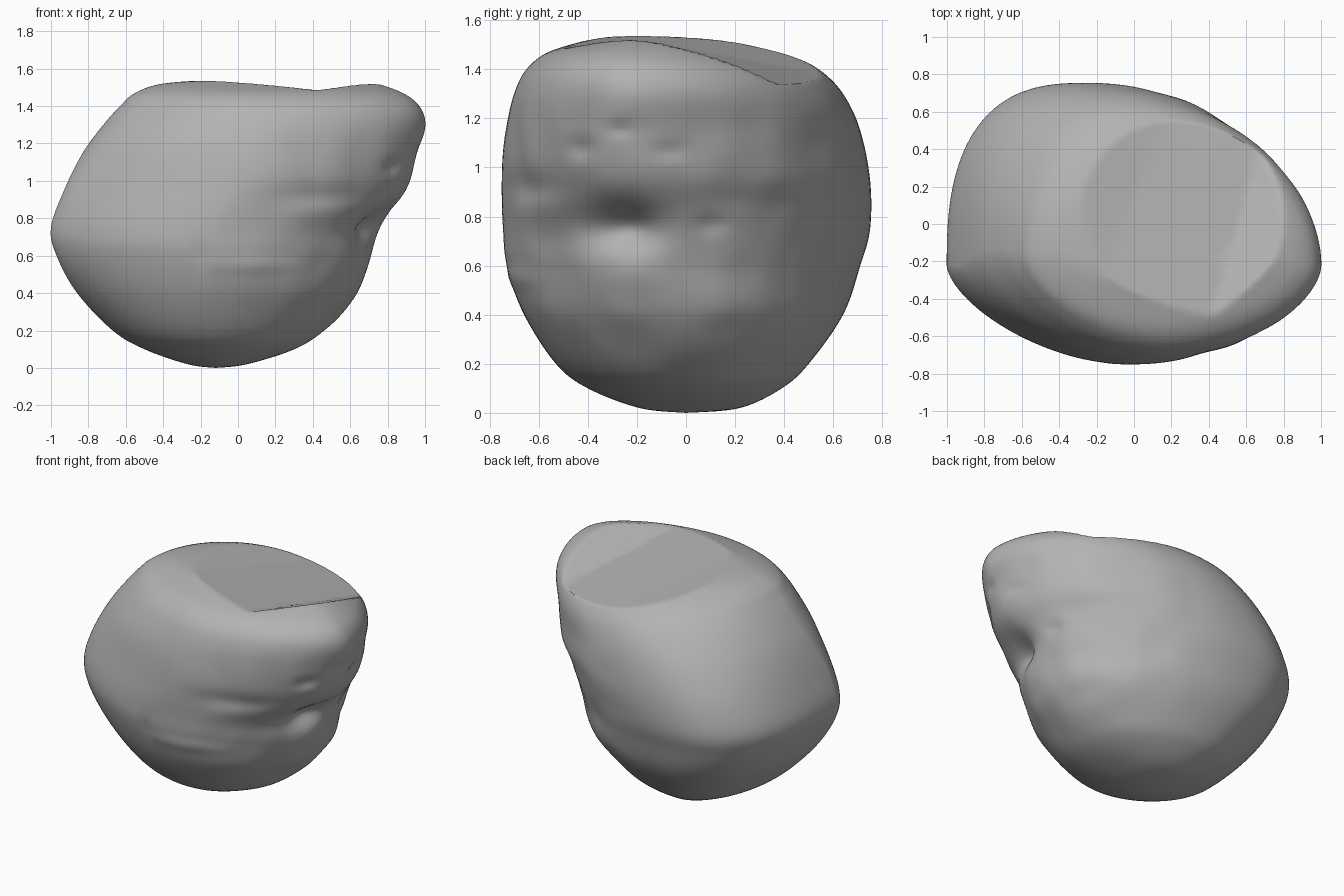
import bpy
import bmesh
import math
from mathutils import Vector, noise

cube = bpy.data.objects.get("Cube")
if cube:
    bpy.data.objects.remove(cube, do_unlink=True)

SEGMENTS = 128
STEPS = 8

# Horizontal sections: height, -x edge, +x edge, -y edge, +y edge
SECTIONS = [
    (0, -.12, -.12, 0, 0),
    (.02, -.27, .05, -.19, .22),
    (.1, -.5, .3, -.4, .39),
    (.2, -.67, .46, -.53, .5),
    (.4, -.86, .64, -.66, .64),
    (.6, -.97, .71, -.73, .71),
    (.75, -1, .77, -.745, .75),
    (.95, -.93, .9, -.75, .75),
    (1.15, -.83, .96, -.735, .71),
    (1.3, -.72, 1, -.7, .64),
    (1.4, -.63, .97, -.65, .54),
    (1.47, -.55, .88, -.56, .4),
    (1.52, -.4, .74, -.4, .22),
    (1.54, -.1, .6, -.33, 0),
    (1.54, .2, .2, -.2, -.2),
]

# Dents and swellings: centre, radii, inward depth (negative swells)
DENTS = [
    ((.74, -.25, .77), (.3, .15, .1), .1),
    ((.74, -.25, .56), (.25, .15, .09), -.02),
    ((.8, -.07, 1.07), (.3, .05, .03), .025),
    ((.85, -.27, 1.16), (.3, .05, .03), .02),
    ((.8, -.43, 1.08), (.3, .05, .04), .025),
    ((.7, .1, .77), (.3, .05, .04), .02),
    ((.5, -.65, .92), (.25, .25, .06), .025),
    ((.6, .2, .87), (.3, .3, .06), .015),
    ((-.2, -.75, .6), (.04, .2, .1), .012),
    ((.1, -.7, .55), (.25, .2, .04), -.01),
]

# Flat cuts on the top: anchor point, slope along x, slope along y
TOP_PLANES = [
    ((-.15, -.24, 1.53), -.136, -.134),  # saddle
    ((-.15, -.24, 1.53), -.214, -.103),  # crown
    ((.45, -.4, 1.47), .357, -.276),     # back of the nose
]


def spline(a, b, c, d, t):
    """Smooth blend between b and c."""
    return b + .5 * t * (c - a + t * (2*a - 5*b + 4*c - d + t * (3*(b - c) + d - a)))


def smoothstep(low, high, v):
    t = min(1, max(0, (v - low) / (high - low)))
    return t * t * (3 - 2 * t)


def section_at(u):
    i = min(int(u), len(SECTIONS) - 2)
    last = len(SECTIONS) - 1
    keys = [SECTIONS[min(last, max(0, i + k))] for k in (-1, 0, 1, 2)]
    return [spline(*vals, u - i) for vals in zip(*keys)]


def ring_point(section, angle):
    """Four joined corner curves, each running between two extreme points."""
    z, west, east, south, north = section
    c, s = math.cos(angle), math.sin(angle)
    nose = smoothstep(.3, 1.2, z)
    chine = smoothstep(.2, .6, z) * smoothstep(1.3, .9, z)
    mid, half = (south + north) / 2, (north - south) / 2
    if c > 0:
        end_x, end_y = east, mid - .28 * nose * half
        power = 1 + nose * (.03 if s > 0 else .1)
    else:
        end_x, end_y = west, mid - (.15 + .15 * chine) * half
        power = .92 - .15 * chine if s > 0 else 1.1 + .18 * chine
    side_y = north if s > 0 else south
    side_x = west + (east - west) * (.4 if s > 0 else .5)
    return Vector((side_x + (end_x - side_x) * abs(c) ** power,
                   end_y + (side_y - end_y) * abs(s) ** power, z))


def carve(p):
    """Cut the faceted top, then press in the dents."""
    ceiling = max(a[2] + sx * (p.x - a[0]) + sy * (p.y - a[1]) for a, sx, sy in TOP_PLANES)
    p.z = min(p.z, ceiling)
    inward = (Vector((-.1, 0, .75)) - p).normalized()
    push = 0
    for centre, radii, depth in DENTS:
        d = sum(((a - b) / r) ** 2 for a, b, r in zip(p, centre, radii))
        push += depth * math.exp(-d)
    # Faint lumps, strongest on the hollow side
    rough = smoothstep(-.3, .6, p.x) * smoothstep(1.4, 1.1, p.z) * smoothstep(0, .4, p.z)
    push += .012 * rough * noise.noise(p * 5)
    return p + inward * push


# Stone body
bm = bmesh.new()
rings = []
for n in range((len(SECTIONS) - 1) * STEPS + 1):
    section = section_at(n / STEPS)
    rings.append([bm.verts.new(carve(ring_point(section, math.tau * k / SEGMENTS)))
                  for k in range(SEGMENTS)])
for low, high in zip(rings, rings[1:]):
    for k in range(SEGMENTS):
        j = (k + 1) % SEGMENTS
        bm.faces.new((low[k], low[j], high[j], high[k]))
bmesh.ops.remove_doubles(bm, verts=bm.verts, dist=.0005)
bmesh.ops.recalc_face_normals(bm, faces=bm.faces)

mesh = bpy.data.meshes.new("stone_body")
bm.to_mesh(mesh)
bm.free()
stone = bpy.data.objects.new("stone_body", mesh)
bpy.context.collection.objects.link(stone)

# Single grey
grey = bpy.data.materials.new("stone_grey")
grey.use_nodes = True
colour = (.45, .45, .45, 1)
grey.diffuse_color = colour
grey.node_tree.nodes["Principled BSDF"].inputs["Base Color"].default_value = colour
mesh.materials.append(grey)

# Smooth shading
bpy.context.view_layer.objects.active = stone
stone.select_set(True)
bpy.ops.object.shade_smooth_by_angle(angle=math.radians(40))
